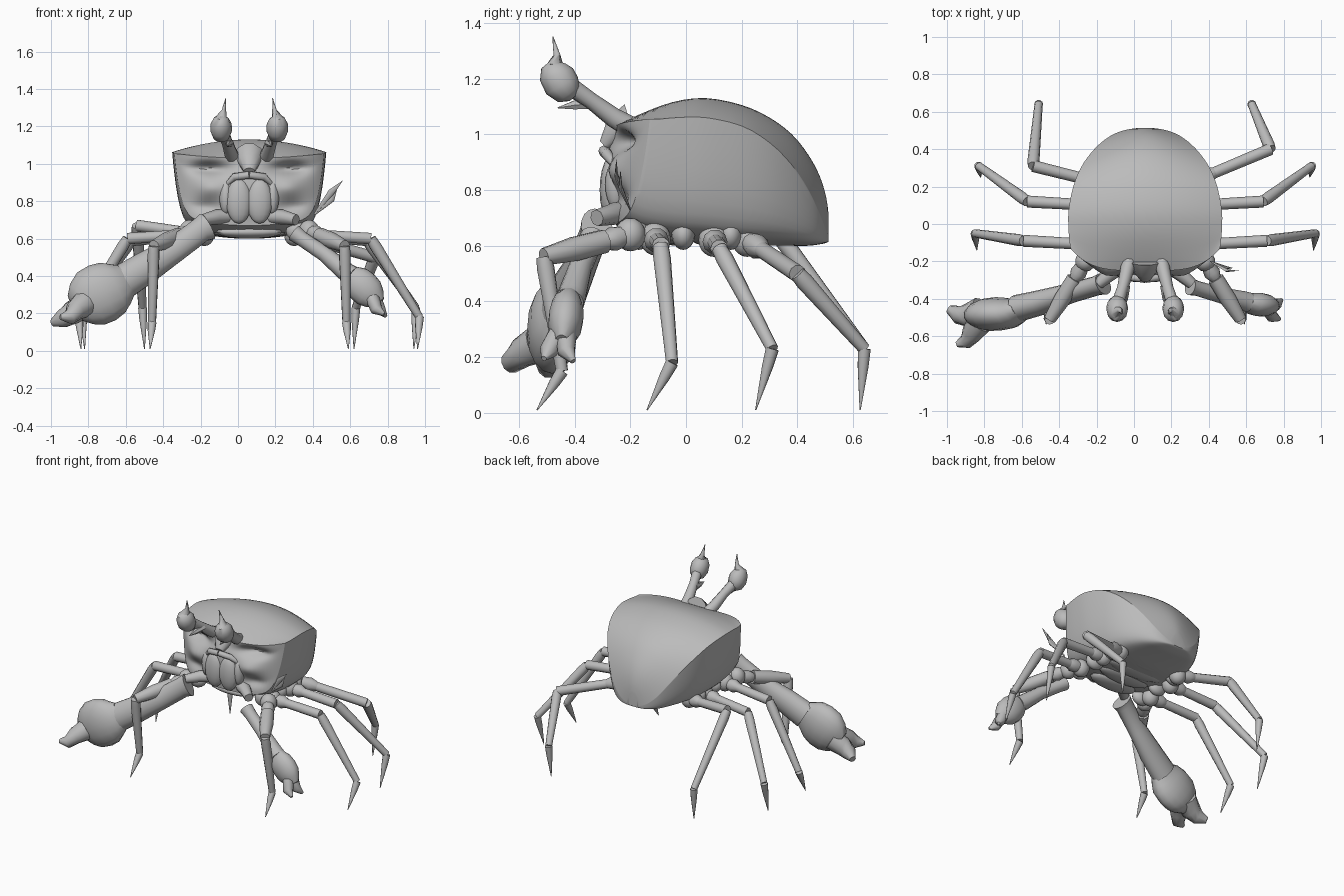
import bpy, bmesh, math
from mathutils import Vector

if "Cube" in bpy.data.objects:
    bpy.data.objects.remove(bpy.data.objects["Cube"])

CX = 0.06  # body centre line
shell = bpy.data.materials.new("plain_grey")
shell.use_nodes = True
GREY = (0.5, 0.5, 0.5, 1)
shell.diffuse_color = GREY
shell.node_tree.nodes["Principled BSDF"].inputs["Base Color"].default_value = GREY


def finish(name, bm, angle=50):
    bmesh.ops.remove_doubles(bm, verts=bm.verts, dist=0.0005)
    bmesh.ops.recalc_face_normals(bm, faces=bm.faces)
    mesh = bpy.data.meshes.new(name)
    bm.to_mesh(mesh)
    bm.free()
    obj = bpy.data.objects.new(name, mesh)
    bpy.context.collection.objects.link(obj)
    mesh.materials.append(shell)
    bpy.ops.object.select_all(action='DESELECT')
    obj.select_set(True)
    bpy.context.view_layer.objects.active = obj
    bpy.ops.object.shade_smooth_by_angle(angle=math.radians(angle))
    return obj


def sheet(bm, rows):
    grid = [[bm.verts.new(p) for p in row] for row in rows]
    for a, b in zip(grid, grid[1:]):
        for i in range(len(a) - 1):
            bm.faces.new((a[i], a[i + 1], b[i + 1], b[i]))
    return grid


def tube(bm, path, radii, sides=12, squash=1.0):
    """Capped tube through path; squash thins it along y."""
    path = [Vector(p) for p in path]
    rows = []
    for i, p in enumerate(path):
        d = path[min(i + 1, len(path) - 1)] - path[max(i - 1, 0)]
        q = d.to_track_quat('Z', 'Y')
        ring = []
        for k in range(sides):
            a = math.tau * k / sides
            o = q @ Vector((math.cos(a), math.sin(a), 0)) * radii[i]
            ring.append(p + Vector((o.x, o.y * squash, o.z)))
        rows.append(ring + [ring[0]])
    grid = sheet(bm, rows)
    bm.faces.new(grid[0][:-1])
    bm.faces.new(grid[-1][:-1])


def blob(bm, centre, size):
    new = bmesh.ops.create_uvsphere(bm, u_segments=14, v_segments=10, radius=1)["verts"]
    for v in new:
        v.co = Vector(centre) + Vector([a * b for a, b in zip(v.co, size)])


def side_point(p, s):
    return (CX + s * p[0], p[1], p[2])


# Carapace stations: y, half width, top z, ridge z, belly z, corner sweep
STATIONS = [(-.25, .40, 1.03, 1.055, .67, .12), (-.17, .405, 1.07, 1.055, .64, .08),
            (-.05, .41, 1.115, 1.06, .62, .02), (.07, .41, 1.13, 1.06, .61, 0),
            (.2, .385, 1.105, 1.03, .6, 0), (.3, .345, 1.06, .97, .6, 0),
            (.38, .29, 1.0, .89, .6, 0), (.44, .23, .925, .8, .6, 0),
            (.48, .17, .85, .715, .605, 0), (.503, .105, .775, .655, .61, 0),
            (.512, .05, .71, .63, .615, 0)]
SPREAD = [math.sin(math.pi * (i / 40 - 0.5)) for i in range(41)]


def smooth_stations(steps):
    """Catmull-Rom interpolation between the stations."""
    out, last = [], len(STATIONS) - 1
    for i in range(last):
        quad = [STATIONS[min(max(i + k, 0), last)] for k in (-1, 0, 1, 2)]
        for j in range(steps):
            u = j / steps
            out.append([b + .5 * u * (c - a + u * (2 * a - 5 * b + 4 * c - d + u * (3 * (b - c) + d - a)))
                        for a, b, c, d in zip(*quad)])
    return out + [STATIONS[-1]]


def upper(st, t):
    y, w, zt, zr, zb, sweep = st
    return Vector((CX + w * t, y + sweep * t ** 4, zr + (zt - zr) * (1 - t * t)))


def lower(st, t):
    y, w, zt, zr, zb, sweep = st
    return Vector((CX + w * t, y + sweep * t ** 4, zb + (zr - zb) * (.13 * t * t + .87 * t ** 12)))


def bump(x, z, x0, z0, sx, sz):
    return math.exp(-((x - x0) / sx) ** 2 - ((z - z0) / sz) ** 2)


bm = bmesh.new()
loft = smooth_stations(3)
for edge_of in (upper, lower):
    sheet(bm, [[edge_of(s, t) for t in SPREAD] for s in loft])
sheet(bm, [[f(STATIONS[-1], t) for t in SPREAD] for f in (upper, lower)])
# Face sheet with eye sockets above bulging cheeks
rows = []
for j in range(37):
    row = []
    for t in SPREAD:
        p = lower(STATIONS[0], t).lerp(upper(STATIONS[0], t), j / 36)
        x, edge = abs(p.x - CX), min(1, 1.6 * math.sin(math.pi * j / 36)) * (1 - t ** 4)
        p.y += edge * (.09 * bump(x, p.z, .22, .985, .1, .04) + .03 * bump(x, p.z, .23, .77, .08, .04)
                       - .035 * bump(x, p.z, .21, .87, .08, .05) - .035 * bump(x, p.z, 0, .87, .12, .15))
        row.append(p)
    rows.append(row)
sheet(bm, rows)
finish("carapace", bm, 40)

# Mouth plates, brow beak and jaw pieces
bm = bmesh.new()
for s in (1, -1):
    blob(bm, side_point((.055, -.27, .80), s), (.07, .04, .12))
    blob(bm, side_point((.125, -.25, .82), s), (.035, .04, .09))
    tube(bm, [side_point(p, s) for p in ((0, -.295, .94), (.08, -.285, .93), (.13, -.25, .88))],
         (.02, .02, .01), 8)
    tube(bm, [side_point(p, s) for p in ((.08, -.2, .72), (.18, -.26, .715), (.25, -.32, .70))],
         (.04, .04, .03), 8)
tube(bm, [(CX, -.2, 1.04), (CX, -.26, 1.01), (CX, -.295, .96)], (.08, .06, .03), 10, .6)
finish("mouth_parts", bm)

# Belly plates
bm = bmesh.new()
for i in range(5):
    blob(bm, (CX, -.14 + i * .11, .635), (.22 - abs(i - 2) * .02, .07, .035))
finish("belly_plates", bm)

# Eyes on stalks with a spike
for s, side in ((1, "left"), (-1, "right")):
    def tr(*pts):
        return [side_point(p, s) for p in pts]
    bm = bmesh.new()
    tube(bm, tr((.08, -.17, 1.01), (.1, -.26, 1.06), (.12, -.34, 1.12), (.145, -.42, 1.175)),
         (.042, .036, .03, .034), 10)
    tube(bm, tr((.15, -.405, 1.13), (.15, -.42, 1.145), (.15, -.445, 1.175), (.15, -.465, 1.215),
                (.15, -.475, 1.245), (.148, -.475, 1.265)), (.015, .045, .058, .056, .04, .01), 12, 1.15)
    tube(bm, tr((.15, -.47, 1.24), (.135, -.463, 1.285), (.125, -.478, 1.35)), (.035, .013, .002), 8)
    tube(bm, tr((.1, -.33, 1.11), (.11, -.4, 1.105), (.12, -.46, 1.095)), (.02, .018, .002), 6)
    finish(side + "_eye", bm)

# Walking legs: hip, knee, ankle, tip (offsets from the centre line), upper thickness
LEGS = [((.32, -.2, .64), (.51, -.51, .56), (.52, -.445, .15), (.53, -.535, .01), 1.45),
        ((.29, -.11, .625), (.65, -.09, .60), (.91, -.05, .18), (.90, -.14, .01), 1),
        ((.28, .1, .62), (.63, .12, .59), (.89, .31, .23), (.88, .25, .01), 1),
        ((.24, .22, .62), (.67, .40, .50), (.57, .64, .23), (.56, .625, .01), 1)]
RAISED_KNEE = (.60, .31, .67)
for n, (*joints, thick) in enumerate(LEGS):
    for s, side in ((1, "left"), (-1, "right")):
        pts = list(joints)
        if n == 3 and s < 0:
            pts[1] = RAISED_KNEE
        hip, knee, ankle, tip = [Vector(side_point(p, s)) for p in pts]
        bm = bmesh.new()
        mid = hip.lerp(knee, .3)
        blob(bm, hip, (.055, .055, .06))
        tube(bm, [hip, hip.lerp(knee, .2), mid], (.03, .045, .03), 10)
        tube(bm, [mid, mid.lerp(knee, .5), knee], (.03 * thick, .031 * thick, .032), 10)
        tube(bm, [knee, knee.lerp(ankle, .1), ankle], (.028, .032, .022), 10)
        tube(bm, [ankle, ankle.lerp(tip, .3), tip], (.024, .02, .002), 10)
        finish(f"{side}_leg_{n + 1}", bm)

# Small knuckles along the leg roots
bm = bmesh.new()
for s in (1, -1):
    for y in (-.17, -.01, .16):
        blob(bm, side_point((.26, y, .64), s), (.065, .042, .055))
finish("leg_roots", bm)

# Large claw on the right: flared arm, bulging palm, two curved fingers
bm = bmesh.new()
tube(bm, [(-.165, -.32, .665), (-.2, -.33, .645), (-.34, -.37, .54), (-.5, -.42, .44), (-.62, -.45, .365)],
     (.078, .068, .07, .088, .095), 16, .75)
tube(bm, [(-.605, -.455, .375), (-.64, -.465, .355), (-.67, -.475, .338), (-.725, -.48, .31),
          (-.785, -.485, .28), (-.835, -.49, .25), (-.87, -.495, .23)],
     (.095, .125, .15, .163, .158, .125, .08), 16, .55)
tube(bm, [(-.82, -.46, .245), (-.89, -.49, .2), (-.94, -.485, .17), (-.99, -.455, .15)],
     (.07, .064, .05, .022), 10)
tube(bm, [(-.83, -.53, .245), (-.87, -.59, .215), (-.9, -.63, .18), (-.95, -.645, .18)],
     (.07, .055, .04, .014), 10)
finish("large_claw", bm)

# Small claw on the left
bm = bmesh.new()
tube(bm, [(.3, -.335, .63), (.34, -.345, .6), (.46, -.38, .52), (.58, -.41, .42), (.61, -.42, .40)],
     (.046, .04, .042, .052, .055), 14)
tube(bm, [(.6, -.415, .41), (.63, -.425, .38), (.665, -.43, .345), (.7, -.435, .31), (.73, -.44, .28),
          (.755, -.445, .255)], (.055, .082, .09, .086, .065, .035), 14, .7)
tube(bm, [(.73, -.43, .28), (.76, -.43, .22), (.79, -.405, .185)], (.038, .033, .01), 8)
tube(bm, [(.72, -.46, .28), (.74, -.495, .22), (.78, -.51, .195)], (.038, .033, .01), 8)
finish("small_claw", bm)

# Thin feelers beside the left cheek
bm = bmesh.new()
for x, y, z in ((.56, -.25, .91), (.53, -.235, .87)):
    tube(bm, [(.41, -.2, .73), (.5, y, z - .06), (x, y, z)], (.006, .018, .001), 6, .4)
finish("feelers", bm)
